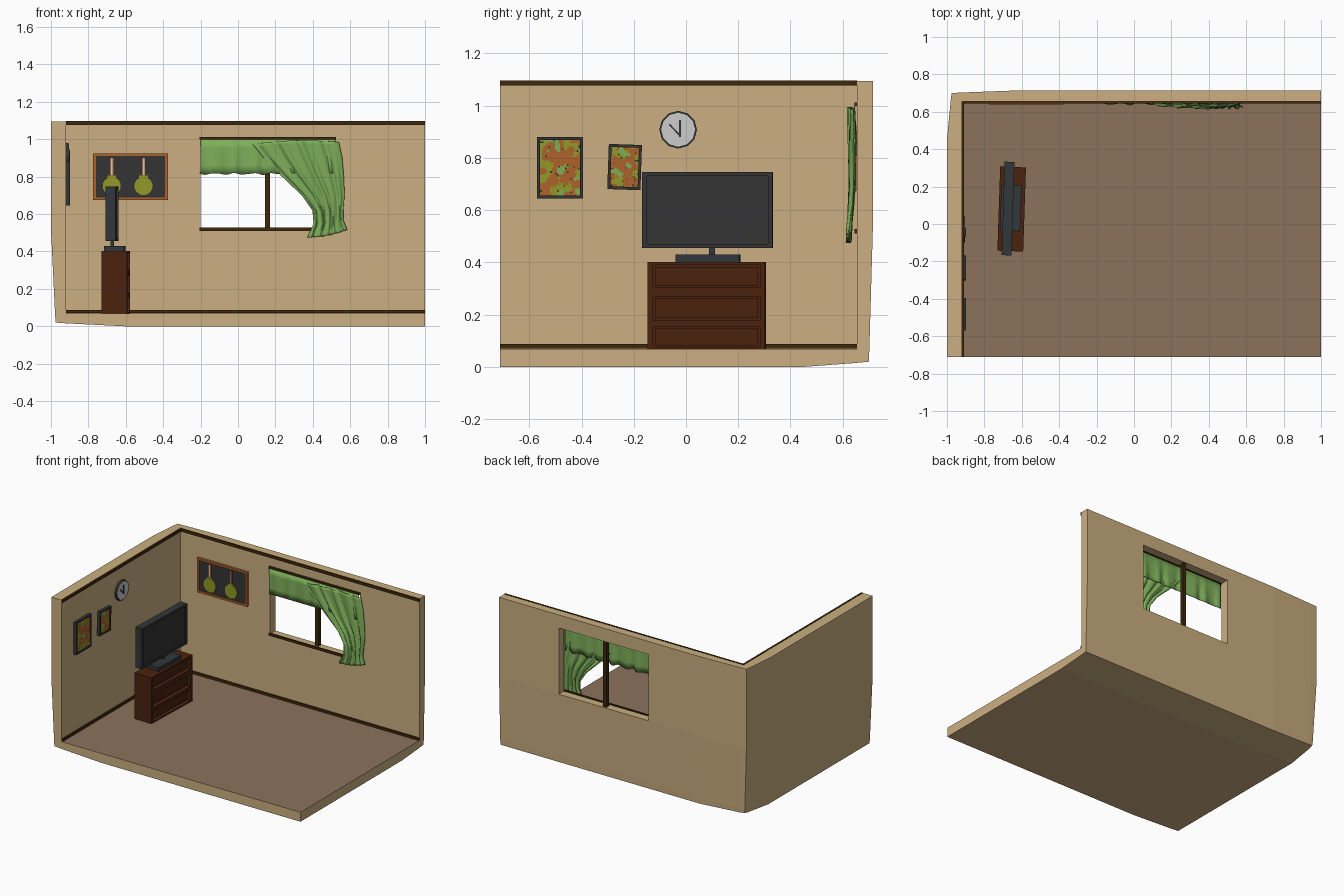
import bpy, bmesh, math
from mathutils import Matrix, Vector, noise

cube = bpy.data.objects.get("Cube")
if cube:
    bpy.data.objects.remove(cube, do_unlink=True)


def material(name, *rgb):
    linear = [((c / 255 + 0.055) / 1.055) ** 2.4 for c in rgb] + [1]
    mat = bpy.data.materials.new(name)
    mat.use_nodes = True
    mat.diffuse_color = linear
    mat.node_tree.nodes["Principled BSDF"].inputs["Base Color"].default_value = linear
    return mat


TAN = material("tan wall", 203, 175, 129)
FLOOR = material("brown floor", 140, 114, 91)
TRIM = material("dark trim", 62, 40, 14)
WOOD = material("red brown wood", 74, 34, 15)
CHARCOAL = material("charcoal", 52, 52, 53)
SLATE = material("slate", 48, 55, 59)
WHITE = material("pale grey", 204, 204, 204)
GREEN = material("leaf green", 126, 175, 90)
ORANGE = material("burnt orange", 172, 98, 42)
OLIVE = material("olive yellow", 145, 152, 38)


def finish(bm, name, *mats, matrix=None):
    if matrix:
        bm.transform(matrix)
    mesh = bpy.data.meshes.new(name)
    bm.to_mesh(mesh)
    bm.free()
    for mat in mats:
        mesh.materials.append(mat)
    obj = bpy.data.objects.new(name, mesh)
    bpy.context.collection.objects.link(obj)
    return obj


def box(name, lo, hi, mat, matrix=None):
    lo, hi = Vector(lo), Vector(hi)
    bm = bmesh.new()
    bmesh.ops.create_cube(bm, size=1)
    bm.transform(Matrix.Translation((lo + hi) / 2) @ Matrix.Diagonal((*(hi - lo), 1)))
    return finish(bm, name, mat, matrix=matrix)


def disc(name, centre, radius, depth, axis, sides, mat):
    bm = bmesh.new()
    bmesh.ops.create_cone(bm, cap_ends=True, segments=sides, radius1=radius,
                          radius2=radius, depth=depth)
    turn = Matrix.Rotation(math.pi / 2, 4, axis)
    return finish(bm, name, mat, matrix=Matrix.Translation(centre) @ turn)


def sheet(name, cols, rows, point, mat):
    """Smooth cloth from point(u, v), given a little thickness."""
    bm = bmesh.new()
    grid = [[bm.verts.new(point(i / cols, j / rows)) for i in range(cols + 1)]
            for j in range(rows + 1)]
    for j in range(rows):
        for i in range(cols):
            bm.faces.new((grid[j][i], grid[j + 1][i], grid[j + 1][i + 1], grid[j][i + 1])).smooth = True
    obj = finish(bm, name, mat)
    obj.modifiers.new("thickness", "SOLIDIFY").thickness = 0.004


# Room shell: solid cells of a coarse grid, with the outer corner eased inward
XS = [-1, -0.92, -0.6, -0.2, 0.52, 1]
YS = [-0.712, 0.45, 0.655, 0.715]
ZS = [0, 0.068, 0.52, 1.0, 1.095]


def solid(i, j, k):
    if not (0 <= i < len(XS) - 1 and 0 <= j < len(YS) - 1 and 0 <= k < len(ZS) - 1):
        return False
    window = i == 3 and j == 2 and k == 2
    return (i == 0 or j == 2 or k == 0) and not window


def shell_point(i, j, k):
    x, y, z = XS[i], YS[j], ZS[k]
    rx = max(0, (-0.6 - x) / 0.4)
    ry = max(0, (y - 0.45) / 0.265)
    rz = max(0, (0.52 - z) / 0.52)
    return (x + 0.025 * (ry + rz) * (i == 0),
            y - 0.015 * (rx + rz) * (j == 3),
            z + 0.02 * (rx + ry) * (k == 0))


bm = bmesh.new()
verts = {}
for i in range(len(XS) - 1):
    for j in range(len(YS) - 1):
        for k in range(len(ZS) - 1):
            if not solid(i, j, k):
                continue
            for axis in range(3):
                for side in (0, 1):
                    cell = [i, j, k]
                    cell[axis] += 2 * side - 1
                    if solid(*cell):
                        continue
                    ring = []
                    for a, b in ((0, 0), (1, 0), (1, 1), (0, 1)):
                        key = [i, j, k]
                        key[axis] += side
                        key[(axis + 1) % 3] += a
                        key[(axis + 2) % 3] += b
                        key = tuple(key)
                        if key not in verts:
                            verts[key] = bm.verts.new(shell_point(*key))
                        ring.append(verts[key])
                    face = bm.faces.new(ring if side else ring[::-1])
                    face.material_index = int(axis == 2 and side == 1 and k == 0)
finish(bm, "room_shell", TAN, FLOOR)

# Skirting and ceiling trim
for name, z0, z1 in (("skirting", 0.07, 0.087), ("top_trim", 1.077, 1.097)):
    box(name + "_back", (-0.92, 0.644, z0), (1, 0.657, z1), TRIM)
    box(name + "_side", (-0.922, -0.712, z0), (-0.909, 0.655, z1), TRIM)

# Window bars
box("window_mullion", (0.145, 0.678, 0.52), (0.172, 0.705, 1.0), TRIM)
box("window_sill", (-0.205, 0.645, 0.51), (0.525, 0.658, 0.527), TRIM)
box("curtain_rod", (-0.205, 0.645, 0.998), (0.525, 0.658, 1.012), TRIM)


# Curtains
def valance(u, v):
    wave = math.sin(u * 44) + 0.4 * math.sin(u * 71)
    return (-0.2 + 0.72 * u, 0.643 + 0.007 * v * wave, 0.998 - (0.183 + 0.004 * wave) * v)


LEFT = [(0.08, 0.975), (0.14, 0.9), (0.24, 0.8), (0.345, 0.7), (0.4, 0.62), (0.405, 0.55), (0.37, 0.475)]
RIGHT = [(0.54, 0.985), (0.558, 0.9), (0.566, 0.8), (0.57, 0.7), (0.562, 0.62), (0.56, 0.57), (0.582, 0.515)]


def along(path, t):
    n = min(int(t * (len(path) - 1)), len(path) - 2)
    return Vector(path[n]).lerp(Vector(path[n + 1]), t * (len(path) - 1) - n)


def drape(u, v):
    p = along(LEFT, v).lerp(along(RIGHT, v), u)
    fold = math.sin(u * 32 + 2 * v) + 0.4 * math.sin(u * 55)
    bulge = 0.012 * math.sin(math.pi * u) * (1 - v)
    lift = 0.014 * math.sin(math.pi * u) * max(0, 1 - 3 * v)
    y = 0.637 - 0.016 * max(0, v - 0.5) * 2 - bulge + 0.007 * fold
    return (p.x, y, p.y + lift - 0.01 * math.sin(math.pi * u) * v)


sheet("window_valance", 64, 4, valance, GREEN)
sheet("tied_curtain", 48, 30, drape, GREEN)

# Wall board with two hanging utensils
box("utensil_board", (-0.76, 0.646, 0.69), (-0.39, 0.656, 0.91), CHARCOAL)
for x in (-0.775, -0.39):
    box("board_frame_side", (x, 0.638, 0.675), (x + 0.015, 0.656, 0.925), ORANGE)
for z in (0.675, 0.91):
    box("board_frame_rail", (-0.76, 0.638, z), (-0.39, 0.656, z + 0.015), ORANGE)
for x in (-0.675, -0.505):
    disc("utensil_bowl", (x, 0.643, 0.75), 0.049, 0.008, "X", 14, OLIVE)
    box("utensil_neck", (x - 0.024, 0.64, 0.785), (x + 0.024, 0.646, 0.805), OLIVE)
    box("utensil_handle", (x - 0.009, 0.64, 0.8), (x + 0.009, 0.646, 0.9), ORANGE)
    box("handle_stripe", (x - 0.003, 0.638, 0.81), (x + 0.004, 0.641, 0.898), WHITE)


# Framed mottled paintings on the side wall
def painting(y, z, width, height, tilt):
    place = Matrix.Translation((-0.91, y, z)) @ Matrix.Rotation(math.radians(tilt), 4, "X")
    w, h, rim = width / 2, height / 2, 0.011
    box("painting_back", (-0.01, -w, -h), (0.004, w, h), CHARCOAL, place)
    for s in (-1, 1):
        a, b = sorted((s * w, s * (w - rim)))
        box("painting_side", (-0.01, a, -h), (0.012, b, h), CHARCOAL, place)
        a, b = sorted((s * h, s * (h - rim)))
        box("painting_rail", (-0.01, -w, a), (0.012, w, b), CHARCOAL, place)
    bm = bmesh.new()
    bmesh.ops.create_grid(bm, x_segments=24, y_segments=32, size=1)
    for f in bm.faces:
        c = f.calc_center_median()
        p = Vector((c.x * w, c.y * h, y)) * 26
        f.material_index = 1 if noise.noise(p) > 0.12 else 0
        if noise.noise(p + Vector((9, 4, 2))) > 0.3:
            f.material_index = 2
        if noise.noise(p * 3.7) > 0.5:
            f.material_index = 3
    basis = Matrix(((0, 0, 1, 0.006), (w - rim, 0, 0, 0), (0, h - rim, 0, 0), (0, 0, 0, 1)))
    finish(bm, "painting_canvas", ORANGE, OLIVE, GREEN, CHARCOAL, matrix=place @ basis)


painting(-0.482, 0.763, 0.175, 0.235, 0)
painting(-0.235, 0.765, 0.127, 0.173, -2)

# Wall clock
disc("clock_rim", (-0.913, -0.03, 0.908), 0.072, 0.016, "Y", 12, CHARCOAL)
disc("clock_face", (-0.908, -0.03, 0.908), 0.065, 0.01, "Y", 12, WHITE)
for angle, length in ((0, 0.06), (43, 0.06)):
    spin = Matrix.Translation((-0.902, -0.023, 0.885)) @ Matrix.Rotation(math.radians(angle), 4, "X")
    box("clock_hand", (-0.002, -0.003, -0.004), (0.003, 0.003, length), CHARCOAL, spin)

# Drawer cabinet, slightly turned
turned = Matrix.Translation((-0.655, 0.08, 0)) @ Matrix.Rotation(math.radians(-1.9), 4, "Z")
bm = bmesh.new()
bmesh.ops.create_cube(bm, size=1)
bm.transform(Matrix.Translation((-0.015, 0, 0.235)) @ Matrix.Diagonal((0.105, 0.445, 0.332, 1)))
finish(bm, "cabinet_body", WOOD, matrix=turned)
for y in (-0.225, 0.205):
    box("cabinet_post", (-0.068, y, 0.068), (0.07, y + 0.02, 0.402), WOOD, turned)
for z0, z1 in ((0.068, 0.076), (0.155, 0.18), (0.27, 0.305), (0.39, 0.402)):
    box("cabinet_rail", (-0.068, -0.215, z0), (0.07, 0.215, z1), WOOD, turned)
for z0, z1 in ((0.082, 0.148), (0.187, 0.263), (0.312, 0.383)):
    box("drawer_front", (0.03, -0.195, z0), (0.05, 0.195, z1), WOOD, turned)

# Television on its stand
box("television_foot", (-0.058, -0.118, 0.402), (0.05, 0.127, 0.43), SLATE, turned)
box("television_neck", (-0.028, 0.008, 0.425), (-0.008, 0.03, 0.47), SLATE, turned)
box("television_case", (-0.045, -0.248, 0.455), (-0.002, 0.252, 0.747), SLATE, turned)
box("television_screen", (-0.01, -0.228, 0.473), (0.001, 0.232, 0.729), CHARCOAL, turned)
for y in (-0.248, 0.234):
    box("bezel_side", (-0.01, y, 0.455), (0.008, y + 0.018, 0.747), CHARCOAL, turned)
for z in (0.455, 0.731):
    box("bezel_rail", (-0.01, -0.235, z), (0.008, 0.238, z + 0.016), CHARCOAL, turned)
